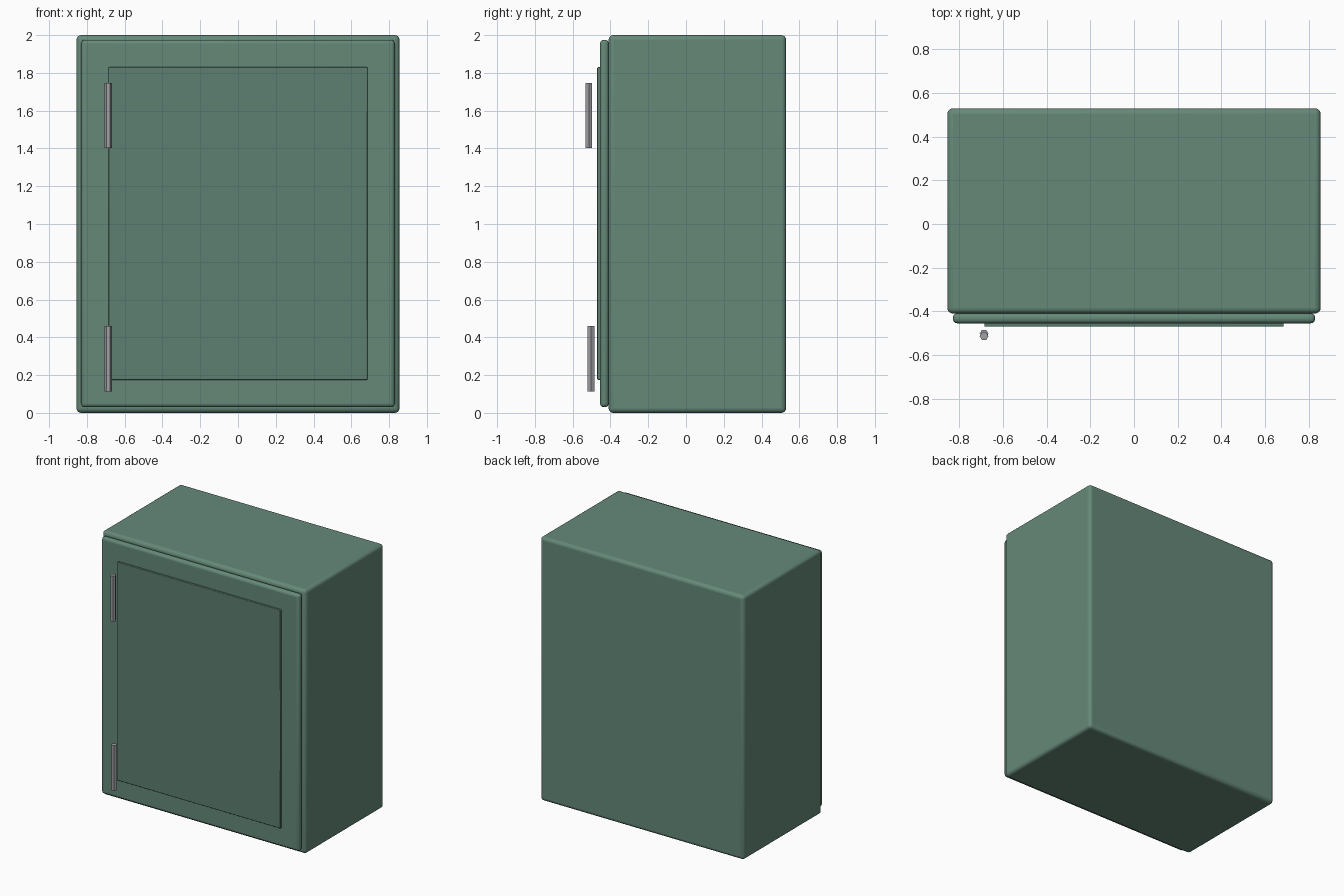
import bpy, math

if "Cube" in bpy.data.objects:
    bpy.data.objects.remove(bpy.data.objects["Cube"])

def material(name, color):
    m = bpy.data.materials.new(name)
    m.diffuse_color = color
    m.use_nodes = True
    m.node_tree.nodes["Principled BSDF"].inputs["Base Color"].default_value = m.diffuse_color
    return m

green = material("green_paint", (0.13, 0.25, 0.19, 1))
panel_green = material("panel_green", (0.11, 0.21, 0.16, 1))
metal = material("hinge_metal", (0.35, 0.35, 0.38, 1))

def smooth(ob):
    bpy.ops.object.select_all(action='DESELECT')
    ob.select_set(True)
    bpy.context.view_layer.objects.active = ob
    bpy.ops.object.shade_smooth_by_angle(angle=math.radians(35))

def box(name, lo, hi, bevel, mat, segments=4):
    bpy.ops.mesh.primitive_cube_add(size=1, location=[(a + b) / 2 for a, b in zip(lo, hi)])
    ob = bpy.context.object
    ob.name = name
    ob.scale = [b - a for a, b in zip(lo, hi)]
    bpy.ops.object.transform_apply(location=False, rotation=False, scale=True)
    ob.data.materials.append(mat)
    mod = ob.modifiers.new("rounded_edges", 'BEVEL')
    mod.width, mod.segments = bevel, segments
    smooth(ob)
    return ob

# Cabinet body
box("cabinet_body", (-0.855, -0.41, 0), (0.855, 0.53, 2), 0.025, green)

# Door slab and raised centre panel
box("door", (-0.83, -0.455, 0.03), (0.83, -0.409, 1.975), 0.02, green)
box("door_panel", (-0.685, -0.47, 0.175), (0.685, -0.45, 1.83), 0.004, panel_green, 2)

# Six-sided hinge pins
for name, y, z in (("upper_hinge", -0.514, 1.575), ("lower_hinge", -0.503, 0.287)):
    bpy.ops.mesh.primitive_cylinder_add(vertices=6, radius=0.02, depth=0.345,
                                        location=(-0.687, y, z),
                                        rotation=(0, 0, math.radians(30)))
    bpy.context.object.name = name
    bpy.context.object.data.materials.append(metal)
